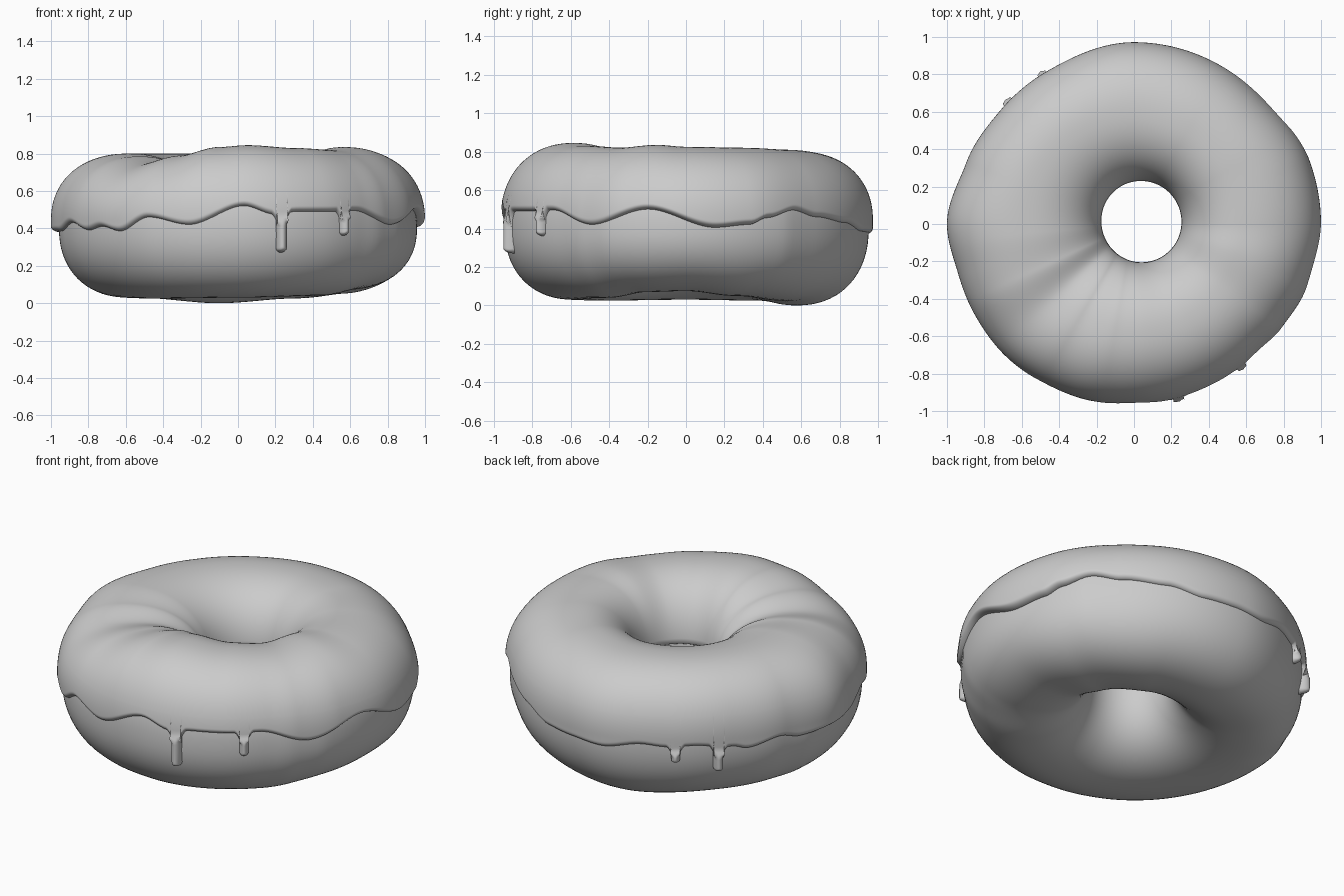
import bpy, bmesh, math

if "Cube" in bpy.data.objects:
    bpy.data.objects.remove(bpy.data.objects["Cube"])

N = 2.2          # superellipse power of the ring's cross-section
RC = 0.585       # radius of the ring's centre line
ZB = 0.58        # height where the icing skirt starts

# Wobble around the ring: (angle in degrees, value)
ICING_R = [(0, 1.0), (20, .998), (45, .963), (90, .972), (120, .94), (140, .938), (160, .955),
           (180, 1.0), (196, .977), (210, .98), (225, .985), (250, .975), (270, .965),
           (300, .958), (315, .953), (325, .965), (340, .985)]
TOP = [(0, .825), (30, .82), (60, .81), (90, .80), (130, .80), (160, .80), (185, .80), (205, .785),
       (222, .752), (240, .79), (260, .835), (275, .845), (300, .83), (325, .82), (345, .835)]
BOTTOM = [(0, .075), (25, .05), (60, .025), (100, .0), (140, .025), (180, .03), (225, .025),
          (270, .03), (315, .04), (340, .07)]
EDGE = [(9, .405), (20, .42), (26, .455), (36, .495), (46, .46), (61, .43), (74, .385), (85, .38),
        (96, .37), (110, .41), (118, .40), (128, .41), (141, .39), (146, .37), (158, .405),
        (166, .375), (179, .38), (191, .385), (203, .43), (214, .39), (221, .41), (229, .385),
        (240, .46), (254, .42), (272, .52), (282, .475), (290, .49), (301, .49), (312, .495),
        (329, .42), (348, .50)]
# Drips: angle, tip height, half width
DRIPS = [(284.3, .27, .029), (307, .36, .026), (121.5, .31, .026), (136, .25, .029)]


def wave(table, a):
    """Smooth periodic interpolation with flat slopes at the listed points."""
    a %= 360
    pts = [(table[-1][0] - 360, table[-1][1])] + table + [(table[0][0] + 360, table[0][1])]
    for (a0, v0), (a1, v1) in zip(pts, pts[1:]):
        if a0 <= a <= a1:
            t = (a - a0) / (a1 - a0)
            return v0 + (v1 - v0) * t * t * (3 - 2 * t)


def power(c):
    return math.copysign(abs(c) ** (2 / N), c)


def bulge(v):
    return max(0, 1 - min(1, abs(v)) ** N) ** (1 / N)


def hole(a):
    t = math.radians(a)
    return .212 + .04 * math.cos(t) + .013 * math.sin(t)


def dough_r(a):
    return min(.957, wave(ICING_R, a) - .022)


def dough_at(a, z):
    down = .40 - wave(BOTTOM, a)
    return RC + (dough_r(a) - RC) * bulge((z - .40) / (down if z < .4 else .38))


def icing_at(a, z):
    return RC + (wave(ICING_R, a) - RC) * bulge(max(0, z - .44) / (wave(TOP, a) - .44))


def dough_column(a):
    lo, hi = .40 - wave(BOTTOM, a), wave(TOP, a) - .035 - .40
    out = []
    for k in range(72):
        p = 2 * math.pi * k / 72
        c, s = power(math.cos(p)), power(math.sin(p))
        wide = dough_r(a) - RC if c > 0 else RC - hole(a) - .005
        out.append((RC + wide * c, .40 + s * (hi if s > 0 else lo)))
    return out


def icing_column(a):
    b = wave(TOP, a) - .44
    base = wave(EDGE, a)
    edge, drip = base, None
    # lower the edge where a drip hangs, with a small fillet beside it
    for da, tip, hw in DRIPS:
        d = abs((a - da + 180) % 360 - 180) * math.pi / 180 * .96
        if d <= hw + 1e-6:
            edge = tip + hw * (1 - math.sqrt(max(0, 1 - (d / hw) ** 2)))
            drip = hw - d
        elif d < hw + .03:
            edge = base - .035 * (1 - (d - hw) / .03) ** 2
    # inner lip, crown
    out = [(hole(a) + .03, .47)]
    p0 = math.pi - .10
    p1 = math.asin(((ZB - .44) / b) ** (N / 2))
    for k in range(41):
        p = p0 + (p1 - p0) * k / 40
        c, s = power(math.cos(p)), power(math.sin(p))
        wide = wave(ICING_R, a) - RC if c > 0 else RC - hole(a)
        out.append((RC + wide * c, .44 + b * s))
    # skirt running down to a rounded edge
    m = 26
    for k in range(1, m + 1):
        z = edge + (ZB - edge) * (1 - k / m) ** 1.6
        dist, extra = z - edge, 0
        if drip is not None:
            f = min(1, max(0, (base - .01 - z) / .04))
            dist = min(dist, drip * f + dist * (1 - f))
            extra = .018 * f
        w = .03
        lip = math.sqrt(max(0, 1 - (1 - min(1, dist / w)) ** 2))
        r0 = dough_at(a, z)
        thick = icing_at(a, z) - r0 + extra
        out.append((r0 - .008 + (thick + .008) * lip, z))
    return out


def sweep(name, angles, column, closed, mat):
    """Join the cross-sections around the ring into one smooth object."""
    bm = bmesh.new()
    rings = []
    for a in angles:
        t = math.radians(a)
        rings.append([bm.verts.new((r * math.cos(t), r * math.sin(t), z)) for r, z in column(a)])
    n = len(rings[0])
    for i, ring in enumerate(rings):
        nxt = rings[(i + 1) % len(rings)]
        for k in range(n if closed else n - 1):
            j = (k + 1) % n
            bm.faces.new((ring[k], nxt[k], nxt[j], ring[j]))
    bmesh.ops.recalc_face_normals(bm, faces=bm.faces)
    if sum(f.normal.z * f.calc_area() for f in bm.faces if f.calc_center_median().z > .6) < 0:
        bmesh.ops.reverse_faces(bm, faces=bm.faces)
    for f in bm.faces:
        f.smooth = True
    me = bpy.data.meshes.new(name)
    bm.to_mesh(me)
    bm.free()
    me.materials.append(mat)
    ob = bpy.data.objects.new(name, me)
    bpy.context.collection.objects.link(ob)
    return ob


grey = bpy.data.materials.new("plain grey")
grey.diffuse_color = (.6, .6, .6, 1)
grey.use_nodes = True
grey.node_tree.nodes["Principled BSDF"].inputs["Base Color"].default_value = grey.diffuse_color

# Dough ring
sweep("dough", [i * 2 for i in range(180)], dough_column, True, grey)

# Icing, with extra cross-sections where the drips hang
angles = {float(i) for i in range(360)}
for da, tip, hw in DRIPS:
    h = math.degrees(hw / .96)
    angles = {x for x in angles if abs(x - da) > 4.2}
    angles |= {da + h * math.sin(math.pi / 2 * k / 8) for k in range(-8, 9)}
    angles |= {da + s * (h + .01 + (4 - h) * k / 9) for k in range(10) for s in (-1, 1)}
sweep("icing", sorted(angles), icing_column, False, grey)
